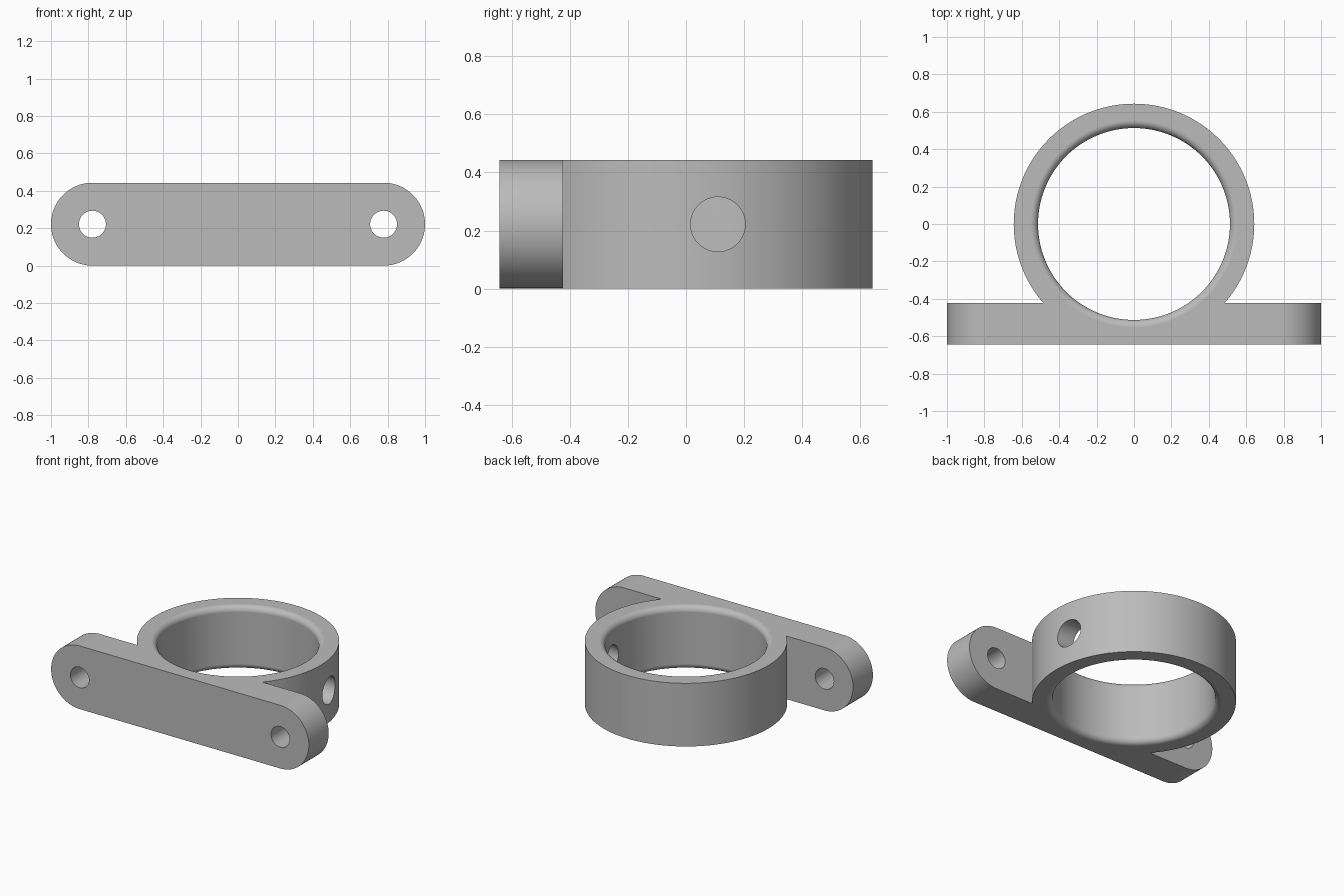
import bpy, bmesh
from math import sin, cos, pi, sqrt, atan2, radians
from mathutils import Matrix, Vector

default = bpy.data.objects.get("Cube")
if default:
    bpy.data.objects.remove(default, do_unlink=True)

# Main dimensions
R_OUT, R_BORE, FILLET = 0.643, 0.513, 0.04
HEIGHT, FLANGE_BACK = 0.443, -0.423
MID = HEIGHT / 2
SEGS = 128

grey = bpy.data.materials.new("plain grey")
grey.use_nodes = True
colour = (0.5, 0.5, 0.5, 1)
grey.diffuse_color = colour
grey.node_tree.nodes["Principled BSDF"].inputs["Base Color"].default_value = colour


def make_object(name, bm):
    bmesh.ops.recalc_face_normals(bm, faces=bm.faces)
    mesh = bpy.data.meshes.new(name)
    bm.to_mesh(mesh)
    bm.free()
    mesh.materials.append(grey)
    obj = bpy.data.objects.new(name, mesh)
    bpy.context.collection.objects.link(obj)
    return obj


def prism(name, points, direction):
    """Extrude a closed outline along a direction."""
    bm = bmesh.new()
    face = bm.faces.new([bm.verts.new(p) for p in points])
    new = bmesh.ops.extrude_face_region(bm, geom=[face])["geom"]
    moved = [g for g in new if isinstance(g, bmesh.types.BMVert)]
    bmesh.ops.translate(bm, verts=moved, vec=Vector(direction))
    return make_object(name, bm)


def arc(radius, start, end, steps):
    angles = [start + (end - start) * i / steps for i in range(steps + 1)]
    return [(radius * cos(a), radius * sin(a)) for a in angles]


def rod(name, radius, length, centre, axis):
    bm = bmesh.new()
    turn = Matrix.Rotation(pi / 2, 4, axis)
    bmesh.ops.create_cone(bm, cap_ends=True, segments=64, radius1=radius,
                          radius2=radius, depth=length,
                          matrix=Matrix.Translation(centre) @ turn)
    return make_object(name, bm)


def combine(target, tool, operation):
    mod = target.modifiers.new("cut", 'BOOLEAN')
    mod.operation, mod.solver, mod.object = operation, 'EXACT', tool
    bpy.context.view_layer.objects.active = target
    bpy.ops.object.modifier_apply(modifier=mod.name)
    bpy.data.objects.remove(tool, do_unlink=True)


# Plan outline: straight flange running into the round collar
joint_x = sqrt(R_OUT ** 2 - FLANGE_BACK ** 2)
joint = atan2(FLANGE_BACK, joint_x)
plan = [(-1.1, FLANGE_BACK), (-1.1, -R_OUT), (1.1, -R_OUT), (1.1, FLANGE_BACK)]
plan += arc(R_OUT, joint, pi - joint, SEGS)
bracket = prism("mounting_bracket", [(x, y, -0.1) for x, y in plan],
                (0, 0, HEIGHT + 0.2))

# Front silhouette: rounded flange ends
end_x = 1 - MID
right = [(end_x + x, -1, MID + z) for x, z in arc(MID, -pi / 2, pi / 2, 40)]
left = [(-x, y, HEIGHT - z) for x, y, z in right]
combine(bracket, prism("silhouette", right + left, (0, 2, 0)), 'INTERSECT')

# Bore with rounded rims, lathed from a profile
rim = [(R_BORE + FILLET - x, HEIGHT - FILLET + z)
       for x, z in arc(FILLET, 0, pi / 2, 8)]
wide = R_BORE + FILLET
profile = [(0, HEIGHT + 0.1), (wide, HEIGHT + 0.1)] + rim[::-1]
profile += [(r, HEIGHT - z) for r, z in reversed(profile)]
bm = bmesh.new()
verts = [bm.verts.new((r, 0, z)) for r, z in profile]
edges = [bm.edges.new(pair) for pair in zip(verts, verts[1:])]
bmesh.ops.spin(bm, geom=verts + edges, cent=(0, 0, 0), axis=(0, 0, 1),
               angle=2 * pi, steps=SEGS)
bmesh.ops.remove_doubles(bm, verts=bm.verts, dist=0.0001)
combine(bracket, make_object("bore", bm), 'DIFFERENCE')

# Screw holes through the flange and one cross hole in the collar wall
for side in (-1, 1):
    combine(bracket, rod("screw_hole", 0.072, 0.6, (side * end_x, -0.53, MID), 'X'),
            'DIFFERENCE')
combine(bracket, rod("cross_hole", 0.094, 0.6, (0.6, 0.11, MID), 'Y'), 'DIFFERENCE')

# Smooth curved surfaces, crisp edges
bpy.ops.object.select_all(action='DESELECT')
bracket.select_set(True)
bpy.context.view_layer.objects.active = bracket
bpy.ops.object.shade_smooth_by_angle(angle=radians(30))
weighted = bracket.modifiers.new("flat_face_normals", 'WEIGHTED_NORMAL')
weighted.keep_sharp = True
